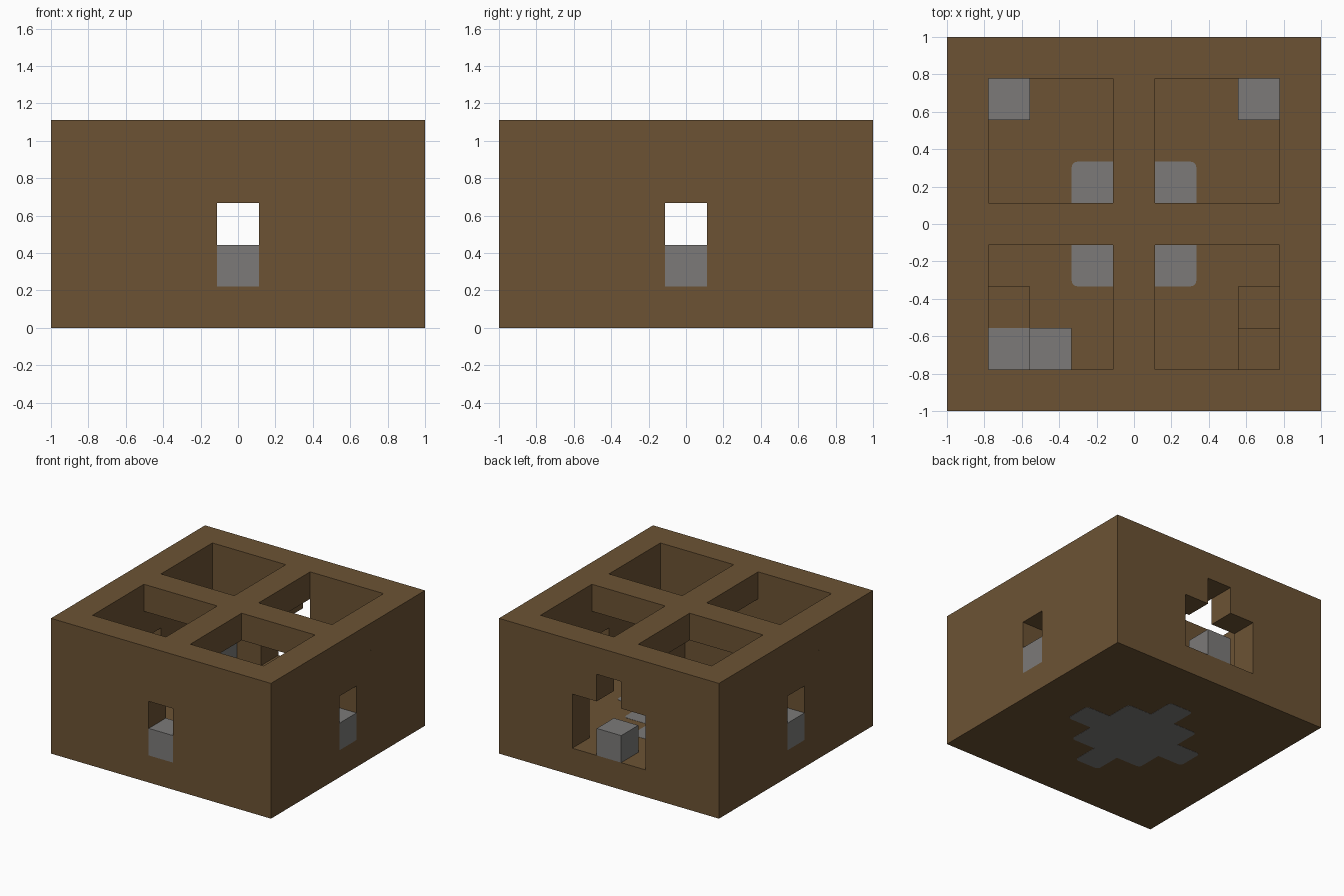
import bpy
import bmesh
import math
from mathutils import Vector

if "Cube" in bpy.data.objects:
    bpy.data.objects.remove(bpy.data.objects["Cube"], do_unlink=True)

N = 9            # blocks along each side
U = 2 / N        # block size
MID = N // 2
LAST = N - 1


def make_material(name, color):
    mat = bpy.data.materials.new(name)
    mat.diffuse_color = (*color, 1)
    mat.use_nodes = True
    bsdf = next(n for n in mat.node_tree.nodes if n.type == 'BSDF_PRINCIPLED')
    bsdf.inputs["Base Color"].default_value = (*color, 1)
    bsdf.inputs["Roughness"].default_value = 0.9
    return mat


wood = make_material("brown wood", (0.15, 0.086, 0.034))
stone = make_material("grey stone", (0.2, 0.195, 0.19))

AXES = [Vector(v) for v in ((1, 0, 0), (0, 1, 0), (0, 0, 1))]


def build_blocks(name, cells, mat, swell=0.0, rounding=0.0):
    """Join unit blocks into one clean shell, keeping only its outer faces."""
    cells = set(cells)
    bm = bmesh.new()
    for cell in cells:
        centre = Vector(cell) + Vector((0.5, 0.5, 0.5))
        for i, axis in enumerate(AXES):
            a, b = AXES[i - 2] / 2, AXES[i - 1] / 2
            for s in (-1, 1):
                if tuple(int(c) for c in Vector(cell) + axis * s) in cells:
                    continue
                p = centre + axis * s / 2
                ring = [p - a - b, p + a - b, p + a + b, p - a + b]
                bm.faces.new([bm.verts.new(v) for v in ring[::s]])
    bmesh.ops.remove_doubles(bm, verts=bm.verts, dist=0.001)
    bmesh.ops.dissolve_limit(bm, angle_limit=math.radians(1),
                             verts=bm.verts, edges=bm.edges)
    for v in bm.verts:
        v.co = (v.co - Vector((N / 2, N / 2, 0))) * U
    if swell:
        top = max(v.co.z for v in bm.verts)
        for v in bm.verts:
            v.co.z += swell if v.co.z > top - U / 2 else -swell
    if rounding:
        corners = [e for e in bm.edges if e.is_convex and
                   abs(e.verts[0].co.z - e.verts[1].co.z) > U / 2]
        bmesh.ops.bevel(bm, geom=corners, offset=rounding, segments=3,
                        profile=0.5, affect='EDGES')
    mesh = bpy.data.meshes.new(name)
    bm.to_mesh(mesh)
    bm.free()
    mesh.materials.append(mat)
    obj = bpy.data.objects.new(name, mesh)
    bpy.context.collection.objects.link(obj)
    return obj


def column(x, y, top):
    return [(x, y, z) for z in range(1, top)]


plan = [(x, y) for x in range(N) for y in range(N)]
rim = [(x, y) for x, y in plan if x in (0, LAST) or y in (0, LAST)]

# Floor slab with a star-shaped stone inlay showing on both sides
build_blocks("floor", [(x, y, 0) for x, y in plan], wood)
inlay = [(x, y, 0) for x, y in plan
         if max(abs(x - MID), abs(y - MID)) <= 1
         or abs(x - MID) + abs(y - MID) == 2]
build_blocks("floor_inlay", inlay, stone, swell=0.0015, rounding=0.03)


# Outer walls with a window in three sides and a stepped doorway at the back
def is_open(x, y, z):
    if y == LAST and abs(x - MID) <= 1:
        return z < 3 or x == MID
    return z < 3 and MID in (x, y)


build_blocks("walls", [(x, y, z) for x, y in rim for z in range(1, 4)
                       if not is_open(x, y, z)], wood)

# Roof frame with crossing beams and four square openings
build_blocks("roof_frame", [(x, y, 4) for x, y in plan
                            if x % MID == 0 or y % MID == 0], wood)

# Stone sills and doorstep
for name, x, y in (("front_sill", MID, 0), ("doorstep", MID, LAST),
                   ("right_sill", 0, MID), ("left_sill", LAST, MID)):
    build_blocks(name, column(x, y, 2), stone)

# Blocks standing in the inner corners
for name, x, y, top, mat in (
        ("back_right_block", 1, 7, 2, stone),
        ("back_left_block", 7, 7, 2, stone),
        ("front_right_pillar", 1, 1, 3, stone),
        ("front_right_low_block", 2, 1, 2, stone),
        ("front_right_cupboard", 1, 2, 3, wood),
        ("front_left_cupboard", 7, 1, 3, wood),
        ("front_left_low_block", 7, 2, 2, wood)):
    build_blocks(name, column(x, y, top), mat)
